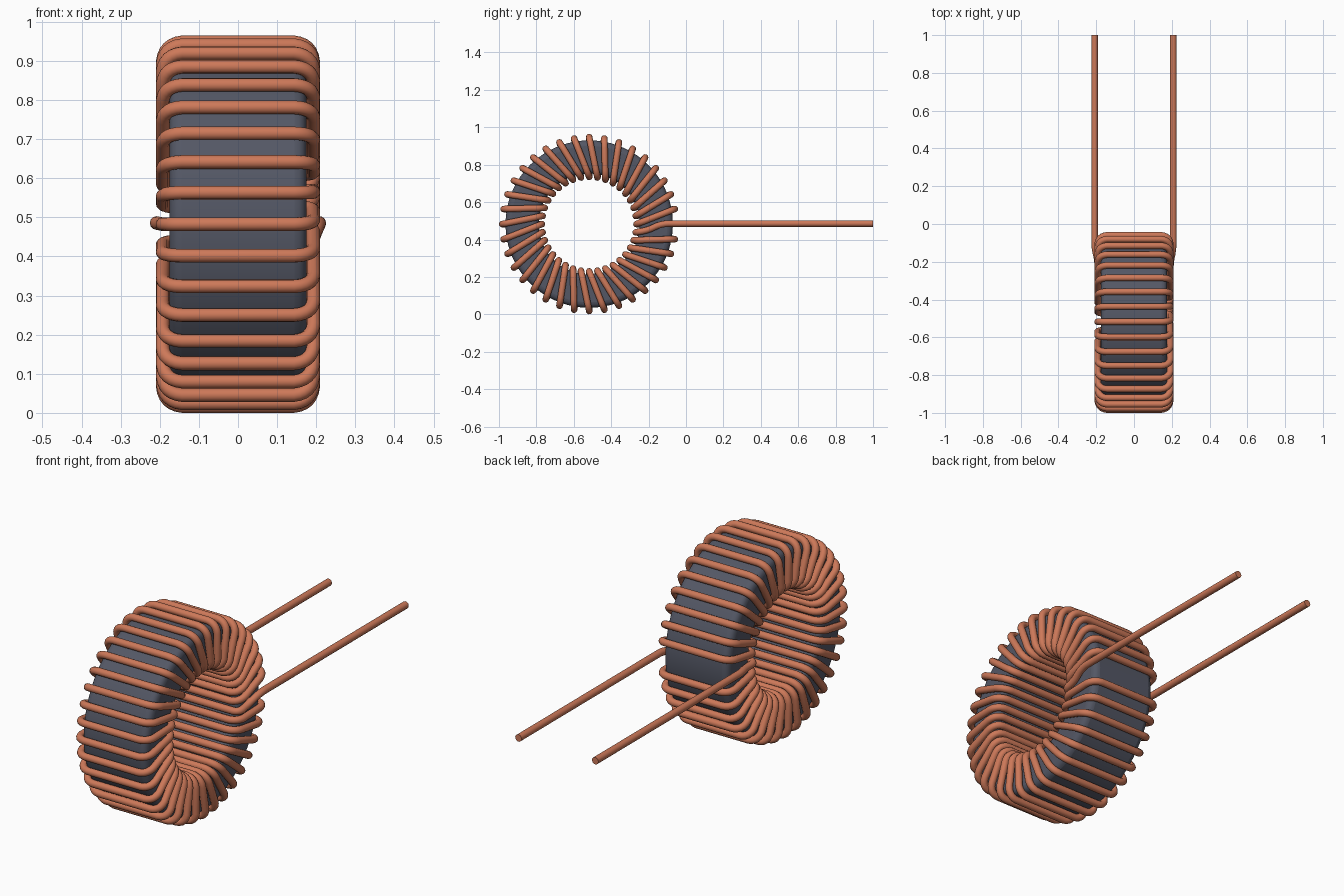
import bpy, bmesh, math
from mathutils import Vector

if "Cube" in bpy.data.objects:
    bpy.data.objects.remove(bpy.data.objects["Cube"], do_unlink=True)

CY, CZ = -0.5175, 0.4825      # ring centre
R_IN, R_OUT, HALF = 0.27, 0.4475, 0.175
WIRE = 0.0175
TURNS = 36


def material(name, rgb):
    m = bpy.data.materials.new(name)
    m.use_nodes = True
    m.diffuse_color = (*rgb, 1)
    m.node_tree.nodes["Principled BSDF"].inputs["Base Color"].default_value = (*rgb, 1)
    return m


copper = material("copper", (0.61, 0.19, 0.10))
ferrite = material("dark grey ferrite", (0.088, 0.096, 0.13))


def ring_point(x, radius, step):
    a = 2 * math.pi * step / TURNS
    return Vector((x, CY + radius * math.cos(a), CZ + radius * math.sin(a)))


# Core: rectangular section spun about the x axis, with rounded edges
bm = bmesh.new()
SEG = 72
section = [(-HALF, R_IN), (-HALF, R_OUT), (HALF, R_OUT), (HALF, R_IN)]
rings = [[bm.verts.new(ring_point(x, r, s * TURNS / SEG)) for x, r in section]
         for s in range(SEG)]
for s in range(SEG):
    a, b = rings[s], rings[(s + 1) % SEG]
    for i in range(4):
        j = (i + 1) % 4
        bm.faces.new((a[i], a[j], b[j], b[i]))
bmesh.ops.recalc_face_normals(bm, faces=bm.faces)
mesh = bpy.data.meshes.new("toroid_core")
bm.to_mesh(mesh)
bm.free()
core = bpy.data.objects.new("toroid_core", mesh)
bpy.context.collection.objects.link(core)
mesh.materials.append(ferrite)
bevel = core.modifiers.new("rounded_edges", "BEVEL")
bevel.width = 0.03
bevel.segments = 4
bevel.limit_method = "ANGLE"
bevel.angle_limit = math.radians(30)

# Winding path: lead in, one loop per step, lead out
wx, wi, wo = HALF + WIRE, R_IN - WIRE, R_OUT + WIRE
lead_x = 0.208
corners = [Vector((-lead_x, 1, CZ + 0.003)), Vector((-lead_x, -0.13, CZ + 0.003)),
           ring_point(-wx, R_IN + 0.06, 0),
           ring_point(-wx, wi, 0), ring_point(wx, wi, 0)]
for k in range(1, TURNS):
    corners += [ring_point(wx, wo, k), ring_point(-wx, wo, k),
                ring_point(-wx, wi, k), ring_point(wx, wi, k)]
corners += [ring_point(wx, R_IN + 0.045, TURNS - 0.6),
            Vector((lead_x, -0.13, CZ + 0.003)), Vector((lead_x, 1, CZ + 0.003))]


def rounded(points, radius, steps):
    """Replace each inner corner of a polyline with a smooth bend."""
    path = [points[0]]
    for p, c, n in zip(points, points[1:], points[2:]):
        d = min(radius, (p - c).length * 0.45, (n - c).length * 0.45)
        a = c + (p - c).normalized() * d
        b = c + (n - c).normalized() * d
        mid = c.lerp((a + b) / 2, 0.18)
        for i in range(steps + 1):
            t = i / steps
            path.append(a * (1 - t) ** 2 + mid * 2 * t * (1 - t) + b * t ** 2)
    return path + [points[-1]]


path = rounded(corners, 0.05, 6)
curve = bpy.data.curves.new("copper_winding", "CURVE")
curve.dimensions = "3D"
curve.bevel_depth = WIRE
curve.bevel_resolution = 4
curve.use_fill_caps = True
spline = curve.splines.new("POLY")
spline.points.add(len(path) - 1)
for pt, co in zip(spline.points, path):
    pt.co = (*co, 1)
winding = bpy.data.objects.new("copper_winding", curve)
bpy.context.collection.objects.link(winding)
curve.materials.append(copper)

# Make the winding a mesh and smooth both parts
bpy.ops.object.select_all(action="DESELECT")
winding.select_set(True)
bpy.context.view_layer.objects.active = winding
bpy.ops.object.convert(target="MESH")
core.select_set(True)
bpy.ops.object.shade_smooth_by_angle(angle=math.radians(40))
